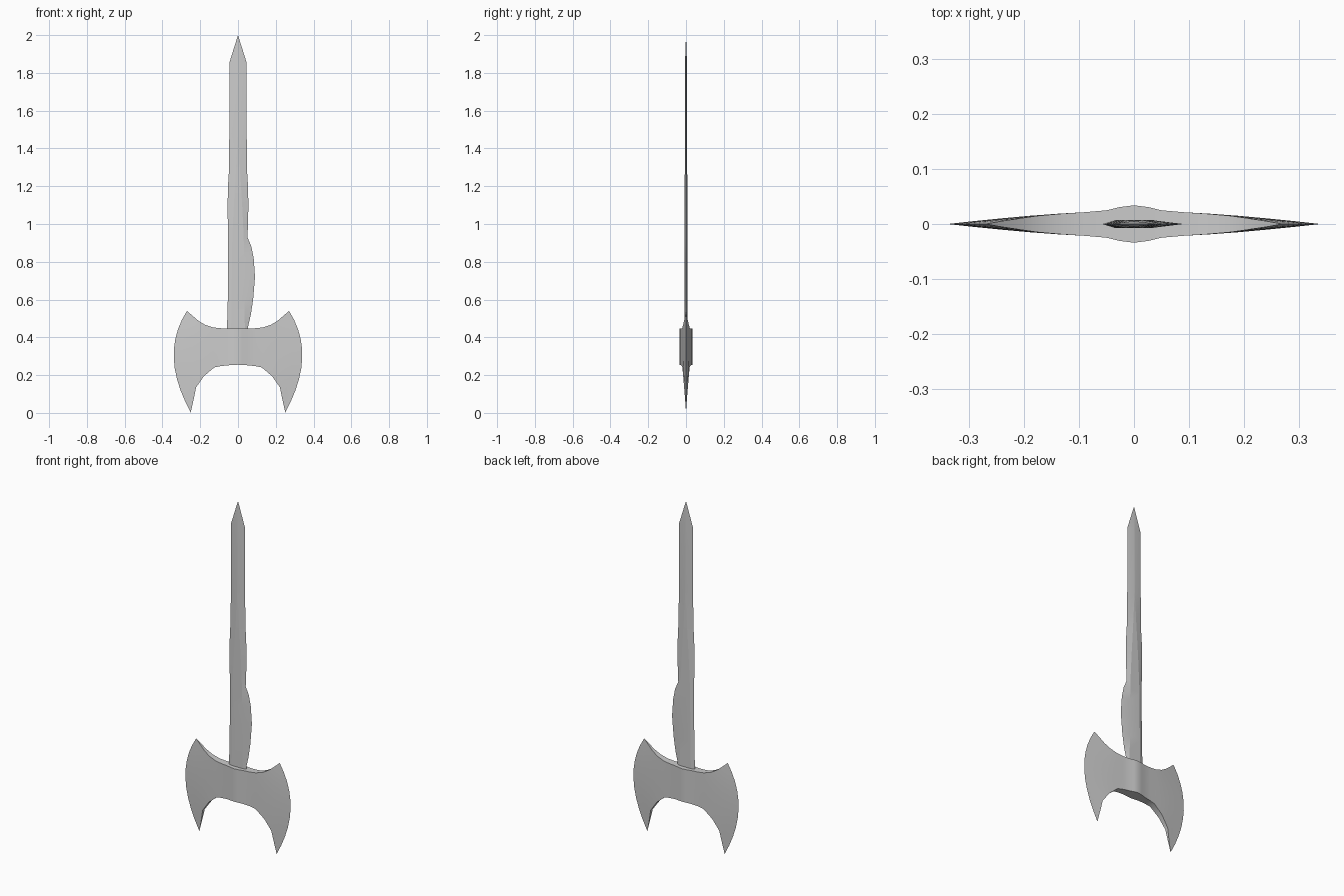
import bpy, bmesh

if "Cube" in bpy.data.objects:
    bpy.data.objects.remove(bpy.data.objects["Cube"])


def finish(bm, name, angle):
    bmesh.ops.remove_doubles(bm, verts=bm.verts, dist=0.0004)
    bmesh.ops.recalc_face_normals(bm, faces=bm.faces)
    mesh = bpy.data.meshes.new(name)
    bm.to_mesh(mesh)
    bm.free()
    obj = bpy.data.objects.new(name, mesh)
    bpy.context.collection.objects.link(obj)
    bpy.ops.object.select_all(action='DESELECT')
    bpy.context.view_layer.objects.active = obj
    obj.select_set(True)
    bpy.ops.object.shade_smooth_by_angle(angle=angle)
    return obj


def skin(bm, rows, closed=False):
    """Join neighbouring rows of points with quads."""
    grid = [[bm.verts.new(p) for p in row] for row in rows]
    n = len(grid[0])
    for a, b in zip(grid, grid[1:]):
        for i in range(n if closed else n - 1):
            j = (i + 1) % n
            bm.faces.new((a[i], a[j], b[j], b[i]))
    return grid


# Double-bitted axe head: curved columns from socket to cutting edge
# (top x, top z, middle x, middle z, bottom x, bottom z, half thickness)
columns = [
    (0, .447, 0, .35, 0, .255, .034),
    (.025, .447, .025, .35, .025, .254, .031),
    (.05, .447, .05, .35, .05, .252, .025),
    (.09, .448, .09, .35, .09, .248, .0215),
    (.13, .452, .135, .347, .125, .241, .019),
    (.175, .467, .19, .336, .18, .195, .015),
    (.21, .488, .245, .322, .222, .135, .010),
    (.243, .516, .295, .306, .234, .075, .005),
    (.27, .54, .34, .29, .25, .003, 0),
]
STEPS = 10


def column(c, sx, sy):
    tx, tz, mx, mz, bx, bz, y = c
    cx, cz = 2 * mx - (tx + bx) / 2, 2 * mz - (tz + bz) / 2
    pts = []
    for i in range(STEPS + 1):
        t = i / STEPS
        a, b, d = (1 - t) ** 2, 2 * t * (1 - t), t * t
        pts.append((sx * (a * tx + b * cx + d * bx), sy * y,
                    a * tz + b * cz + d * bz))
    return pts


bm = bmesh.new()
for sx in (-1, 1):
    for sy in (-1, 1):
        skin(bm, [column(c, sx, sy) for c in columns])
    for k in (0, STEPS):  # upper and lower rims
        skin(bm, [[column(c, sx, sy)[k] for c in columns[:-1]] +
                  [column(columns[-1], sx, 1)[k]] for sy in (-1, 1)])
bmesh.ops.remove_doubles(bm, verts=bm.verts, dist=0.0004)
bmesh.ops.dissolve_degenerate(bm, edges=bm.edges, dist=0.0001)
finish(bm, "axe_head", 0.5)

# Flat bevelled shaft: (z, left edge, right edge, half width of flat, half thickness)
stations = [
    (.42, -.058, .054, .036, .007),
    (.46, -.058, .054, .036, .007),
    (.52, -.056, .068, .035, .007),
    (.60, -.054, .080, .034, .007),
    (.72, -.053, .090, .033, .007),
    (.82, -.052, .083, .032, .007),
    (.88, -.052, .071, .031, .007),
    (.93, -.052, .050, .030, .007),
    (1.0, -.054, .053, .027, .007),
    (1.1, -.055, .055, .022, .007),
    (1.2, -.053, .053, .016, .007),
    (1.28, -.048, .048, .011, .0065),
    (1.48, -.046, .046, .001, .006),
    (1.86, -.044, .044, .001, .005),
    (2.0, 0, 0, 0, 0),
]
bm = bmesh.new()
rings = skin(bm, [[(l, 0, z), (-f, -y, z), (f, -y, z), (r, 0, z), (f, y, z), (-f, y, z)]
                  for z, l, r, f, y in stations], closed=True)
bm.faces.new(rings[0])
finish(bm, "shaft", 0.15)
